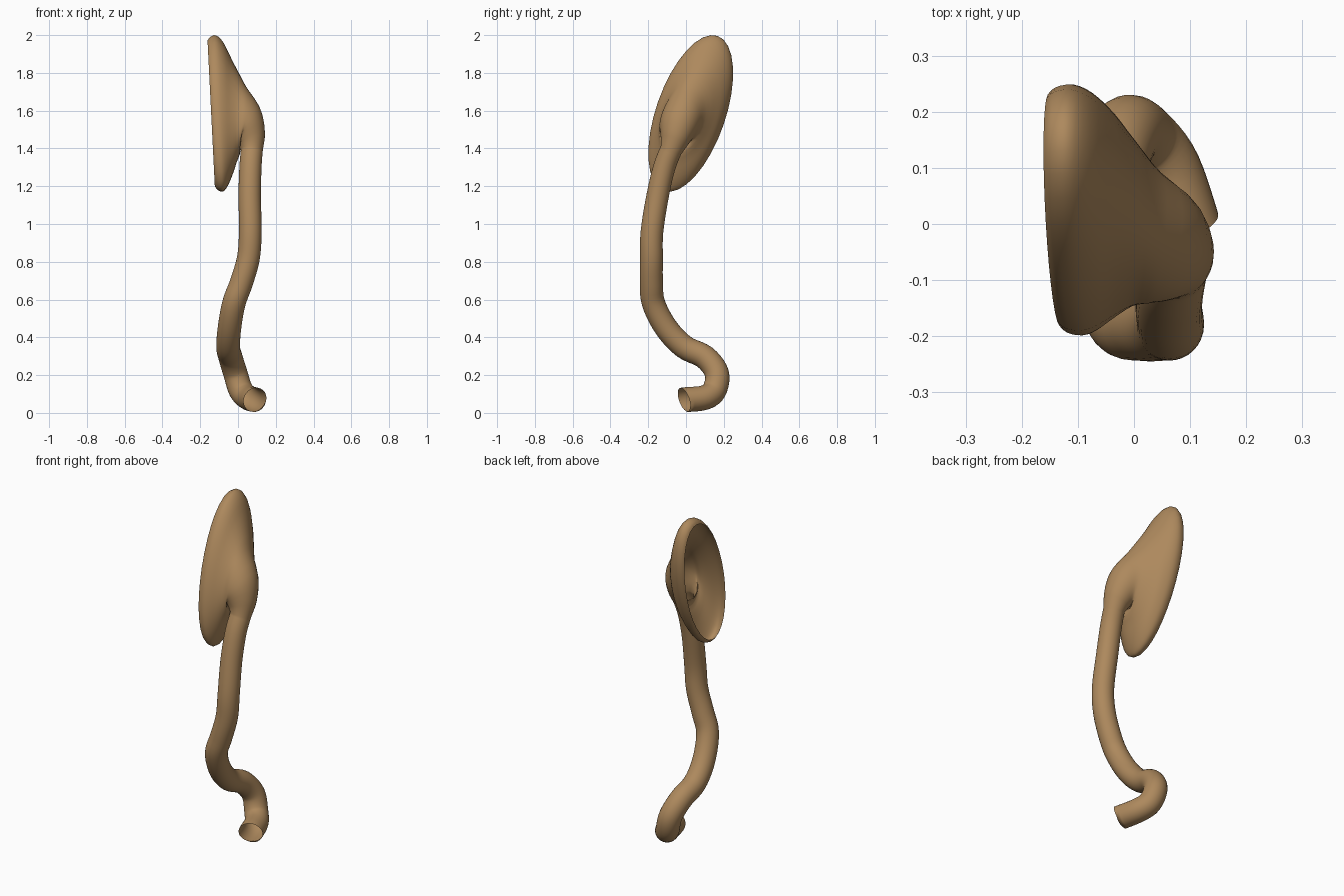
import bpy, bmesh, math
from mathutils import Vector

cube = bpy.data.objects.get("Cube")
if cube:
    bpy.data.objects.remove(cube, do_unlink=True)

SIDES = 32


def spline(rows, steps):
    """Catmull-Rom interpolation of rows of any width."""
    out = []
    last = len(rows) - 1
    for i in range(last):
        p0, p1, p2, p3 = (Vector(rows[min(max(k, 0), last)])
                          for k in range(i - 1, i + 3))
        for s in range(steps):
            t = s / steps
            out.append(p1 + (p2 - p0) * (t / 2)
                       + (p0 * 2 - p1 * 5 + p2 * 4 - p3) * (t * t / 2)
                       + (p1 * 3 - p0 - p2 * 3 + p3) * (t ** 3 / 2))
    out.append(Vector(rows[-1]))
    return out


# Flared bell from rim to throat: centre, ring normal, long and short radius
bell = [
    (-.142, .025, 1.585, 1, 0, .05, .405, .168),
    (-.128, .025, 1.585, 1, 0, .05, .425, .180),
    (-.10, .025, 1.585, 1, 0, .04, .434, .184),
    (-.07, .022, 1.575, 1, 0, .02, .405, .175),
    (-.035, .015, 1.56, 1, 0, 0, .33, .155),
    (.0, .0, 1.555, 1, 0, -.04, .245, .13),
    (.035, -.025, 1.545, 1, -.05, -.14, .165, .11),
    (.062, -.045, 1.50, .75, -.2, -.6, .105, .095),
    (.072, -.065, 1.435, .3, -.35, -.9, .073, .073),
]

# Centre line of the stem, from the throat down to the open end
stem = [
    (.073, -.08, 1.39), (.066, -.115, 1.3), (.062, -.15, 1.15),
    (.065, -.18, .96), (.055, -.183, .82), (.018, -.183, .69),
    (-.022, -.172, .58), (-.045, -.105, .45), (-.052, -.01, .35),
    (-.04, .1, .295), (-.014, .163, .21), (.015, .15, .12),
    (.055, .095, .08), (.09, -.01, .07),
]

rings = [(r.to_3d(), Vector(r[3:6]), r[6], r[7])
         for r in (Vector(v) for v in spline(bell, 3))]
path = spline(stem, 5)
for i, centre in enumerate(path):
    tangent = path[min(i + 1, len(path) - 1)] - path[max(i - 1, 0)]
    if i == len(path) - 1:
        tangent = Vector((.4, -.85, -.3))
    radius = .058 + .008 * i / (len(path) - 1)
    rings.append((centre, tangent, radius, radius))

# Loft one continuous skin, carrying the ring frame along the path
bm = bmesh.new()
short_axis = Vector((0, .945, -.327))
loops = []
for centre, normal, long_r, short_r in rings:
    normal = normal.normalized()
    short_axis = (short_axis - normal * short_axis.dot(normal)).normalized()
    long_axis = normal.cross(short_axis)
    loops.append([
        bm.verts.new(centre + long_axis * long_r * math.cos(a)
                     + short_axis * short_r * math.sin(a))
        for a in (math.tau * j / SIDES for j in range(SIDES))])
for upper, lower in zip(loops, loops[1:]):
    for j in range(SIDES):
        k = (j + 1) % SIDES
        bm.faces.new((upper[j], lower[j], lower[k], upper[k]))

mesh = bpy.data.meshes.new("flared_horn")
bm.to_mesh(mesh)
bm.free()
horn = bpy.data.objects.new("flared_horn", mesh)
bpy.context.collection.objects.link(horn)
for face in mesh.polygons:
    face.use_smooth = True

# Single tan colour
tan = bpy.data.materials.new("tan")
tan.use_nodes = True
colour = (.42, .25, .11, 1)
tan.diffuse_color = colour
tan.node_tree.nodes["Principled BSDF"].inputs["Base Color"].default_value = colour
mesh.materials.append(tan)
